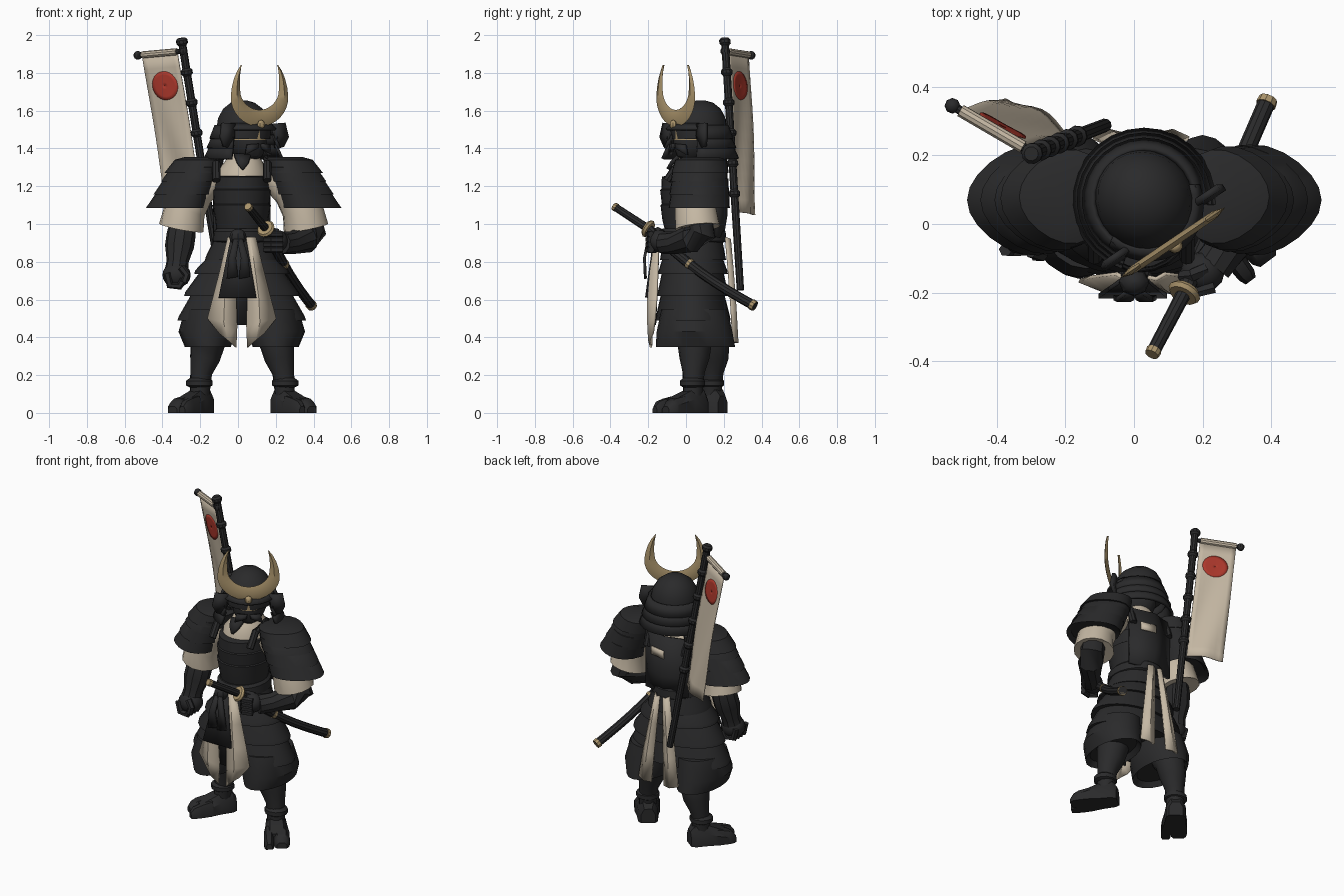
import bpy, bmesh
from math import sin, cos, pi, radians
from mathutils import Vector, Matrix

if "Cube" in bpy.data.objects:
    bpy.data.objects.remove(bpy.data.objects["Cube"])


def material(name, rgb):
    m = bpy.data.materials.new(name)
    m.use_nodes = True
    m.diffuse_color = (*rgb, 1)
    m.node_tree.nodes["Principled BSDF"].inputs["Base Color"].default_value = (*rgb, 1)
    return m


BLACK = material("charcoal_black", (.023, .023, .024))
CREAM = material("cream_cloth", (.56, .48, .37))
GOLD = material("dull_gold", (.41, .3, .15))
RED = material("banner_red", (.42, .04, .025))
HEAD = Matrix.Translation((.03, .07, 0)) @ Matrix.Rotation(radians(34), 4, 'Z')


def loft(name, rows, mat, closed=True, cap=True, thick=0, frame=None):
    """Skin a list of point rows into one surface."""
    bm = bmesh.new()
    rows = [[bm.verts.new(p) for p in row] for row in rows]
    for a, b in zip(rows, rows[1:]):
        n = len(a)
        for i in range(n if closed else n - 1):
            j = (i + 1) % n
            bm.faces.new((a[i], a[j], b[j], b[i]))
    if closed and cap:
        bm.faces.new(rows[0])
        bm.faces.new(rows[-1])
    bmesh.ops.recalc_face_normals(bm, faces=bm.faces)
    me = bpy.data.meshes.new(name)
    bm.to_mesh(me)
    bm.free()
    me.materials.append(mat)
    ob = bpy.data.objects.new(name, me)
    bpy.context.collection.objects.link(ob)
    if frame:
        ob.matrix_world = frame
    if thick:
        mod = ob.modifiers.new("thickness", 'SOLIDIFY')
        mod.thickness, mod.offset = thick, 0
    bpy.ops.object.select_all(action='DESELECT')
    ob.select_set(True)
    bpy.context.view_layer.objects.active = ob
    bpy.ops.object.shade_smooth_by_angle(angle=radians(35))


def rings(name, secs, mat, n=20, arc=None, taper=0, **kw):
    """Horizontal ellipses (x, y, z, rx, ry); arc = start and end degrees; taper narrows the +x end."""
    a, b = arc or (0, 360)
    steps = n - 1 if arc else n
    angles = [radians(a + (b - a) * i / steps) for i in range(n)]
    rows = [[(x + rx * cos(t), y + ry * sin(t) * (1 - taper * cos(t)), z) for t in angles]
            for x, y, z, rx, ry in secs]
    loft(name, rows, mat, closed=not arc, **kw)


def tube(name, pts, radii, mat, n=10, **kw):
    pts = [Vector(p) for p in pts]
    rows = []
    for i, p in enumerate(pts):
        d = (pts[min(i + 1, len(pts) - 1)] - pts[max(i - 1, 0)]).normalized()
        side = d.cross(Vector((.1, 1, .05))).normalized()
        up = side.cross(d)
        rows.append([p + radii[i] * (side * cos(2 * pi * k / n) + up * sin(2 * pi * k / n)) for k in range(n)])
    loft(name, rows, mat, **kw)


def ball(name, c, r, mat, n=12, **kw):
    secs = [(c[0], c[1], c[2] + r[2] * sin(a), r[0] * cos(a), r[1] * cos(a))
            for a in (radians(-85 + 170 * i / 8) for i in range(9))]
    rings(name, secs, mat, n, **kw)


# Cuirass with stepped plates, kimono top and collar
rings("cuirass", [(.02, .04, .92, .13, .14), (.02, .035, 1.02, .14, .16), (.02, .035, 1.1, .155, .17),
                  (.02, .035, 1.105, .148, .163), (.02, .035, 1.18, .155, .172), (.02, .035, 1.185, .148, .165),
                  (.02, .035, 1.25, .14, .163), (.02, .04, 1.255, .125, .145)], BLACK, 24)
rings("kimono_top", [(.02, .05, 1.2, .14, .14), (.02, .06, 1.28, .135, .14), (.03, .06, 1.33, .1, .11),
                     (.03, .06, 1.37, .075, .085)], CREAM, 24)
rings("neck", [(.03, .06, 1.3, .06, .07), (.04, .05, 1.45, .06, .07)], BLACK, 12)
loft("neck_opening", [[(-.02, -.035, 1.365), (.07, -.035, 1.365)], [(-.005, -.075, 1.325), (.055, -.075, 1.325)],
                      [(.022, -.095, 1.29), (.028, -.095, 1.29)]], BLACK, closed=False, thick=.02)
loft("back_plate", [[(-.13, .16, z), (.02, y, z), (.17, .16, z)] for z, y in ((1.3, .2), (1.05, .21), (.93, .19))],
     BLACK, closed=False, thick=.02)
loft("back_cloth_patch", [[(.01, .215, z), (.11, .195, z)] for z in (1.215, 1.165)], CREAM, closed=False, thick=.009)
for s in (-1, 1):
    cx = .02 + s * .135
    tube("shoulder_strap", [(cx, -.1, 1.23), (cx, -.04, 1.32), (cx, .07, 1.345), (cx, .15, 1.3), (cx, .18, 1.2)],
         [.022] * 5, BLACK, 8)

# Shoulder guards in three overlapping layers narrowing outward, and sleeves
for s in (-1, 1):
    def at(d):
        return .03 + s * d
    rings("shoulder_cap", [(at(.22), .08, 1.355, .09, .09), (at(.235), .08, 1.34, .13, .135),
                           (at(.27), .075, 1.27, .15, .15)], BLACK, taper=.2 * s)
    for top, low, grow in ((1.3, 1.225, 0), (1.24, 1.155, .006), (1.17, 1.085, .01)):
        a, b = [.25 + .105 * (1.3 - z) / .21 for z in (top, low)]
        rings("shoulder_guard", [(at(a), .075, top + .01, .12, .125), (at(a), .075, top, .135 + grow, .14 + grow),
                                 (at(b), .07, low, .15 + grow, .148 + grow), (at(b), .07, low + .02, .13, .13)],
              BLACK, 20, taper=.25 * s)
    tube("sleeve", [(at(.15), .06, 1.26), (at(.25), .06, 1.18), (at(.31), .052, 1.08), (at(.33), .062, .98),
                    (at(.325), .06, 1.0)], [.08, .1, .11, .12, .09], CREAM, 14)

# Arms: the right hangs down, the left rests on the sword
tube("right_forearm", [(-.29, .05, 1.04), (-.3, .035, .95), (-.31, .02, .88), (-.32, 0, .8), (-.325, -.01, .76)],
     [.06, .077, .077, .058, .062], BLACK)
ball("right_fist", (-.325, -.02, .73), (.075, .07, .068), BLACK)
tube("left_forearm", [(.37, .07, 1.03), (.395, .09, .95), (.36, .03, .92), (.28, -.06, .9), (.23, -.12, .9)],
     [.07, .072, .075, .06, .06], BLACK)
ball("left_fist", (.2, -.14, .91), (.065, .06, .06), BLACK)
for i in range(4):
    y = -.075 + .032 * i
    tube("right_finger", [(-.375, y, .74), (-.36, y, .675), (-.31, y, .67), (-.29, y, .71)], [.02] * 4, BLACK, 6)
    h = .945 - .027 * i
    tube("left_finger", [(.235, -.185, h), (.18, -.2, h), (.145, -.16, h)], [.018] * 3, BLACK, 6)
tube("right_thumb", [(-.3, -.08, .77), (-.27, -.09, .73), (-.285, -.09, .69)], [.02] * 3, BLACK, 6)
tube("left_thumb", [(.21, -.13, .955), (.17, -.15, .965), (.14, -.155, .94)], [.02] * 3, BLACK, 6)

# Waist sash with knot and tails
rings("sash", [(.02, .035, .9, .14, .16), (.02, .035, .91, .155, .178), (.02, .035, .96, .15, .175),
               (.02, .035, .975, .135, .16)], BLACK, 24)
ball("sash_knot", (0, -.17, .93), (.045, .04, .045), BLACK, 8)
for dx in (-.03, .035):
    loft("sash_tail", [[(dx * .3 - .015, -.2, .92), (dx * .3 + .015, -.2, .92)],
                       [(dx - .02, -.22, .82), (dx + .02, -.22, .82)],
                       [(dx - .03, -.215, .71), (dx + .03, -.215, .72)]], BLACK, closed=False, thick=.015)

# Layered armour skirt, split over each leg at the bottom
for top, low, r0, r1, d0, d1 in ((.93, .81, .14, .195, .155, .175), (.83, .735, .175, .252, .155, .185),
                                 (.755, .62, .215, .305, .16, .19), (.64, .49, .26, .34, .165, .2)):
    rings("skirt_layer", [(.02, .035, top, r0, d0), (.02, .037, low + .02, r1 - .006, d1 - .004),
                          (.02, .037, low, r1, d1), (.02, .037, low + .005, r1 - .03, d1 - .03)], BLACK, 28)
for s in (-1, 1):
    rings("thigh_guard", [(.02 + s * .16, .045, .55, .14, .175), (.02 + s * .18, .045, .43, .155, .2),
                          (.02 + s * .18, .05, .35, .122, .21), (.02 + s * .18, .05, .38, .1, .18)], BLACK)


# Cream cloth strips at front and back, with the dark apron between
def row(s, f, points):
    return [(.02 + s * x, .035 + f * y, z) for x, y, z in points]


for s in (-1, 1):
    front = [[(.02, .19, .93), (.045, .195, .93), (.072, .18, .93)],
             [(.03, .21, .75), (.07, .222, .75), (.112, .185, .76)],
             [(.03, .22, .6), (.09, .235, .6), (.148, .19, .62)],
             [(.025, .215, .46), (.095, .235, .48), (.18, .2, .5)],
             [(.03, .22, .345), (.075, .23, .385), (.115, .21, .42)]]
    loft("front_strip", [row(s, -1, p) for p in front], CREAM, closed=False, thick=.012)
    back = [[(i, y, z), ((i + o) / 2, y + .012, z), (o, y - .01, z + .01)]
            for z, i, o, y in ((.92, .012, .05, .185), (.75, .022, .08, .2), (.55, .034, .115, .215),
                               (.37, .045, .14, .225))]
    loft("back_strip", [row(s, 1, p) for p in back], CREAM, closed=False, thick=.012)
for name, w0, w1, y0, y1, low in (("apron", .04, .1, .2, .245, .61), ("under_apron", .04, .07, .18, .2, .465)):
    loft(name, [[(.002 - w0, .035 - y0, .93), (.002 + w0, .035 - y0, .93)],
                [(-.003 - w1, .035 - y1, low), (-.003 + w1, .035 - y1, low)]], BLACK, closed=False, thick=.014)

# Legs, ankle bands and split-toed boots
for side, s, ay in (("left", 1, .035), ("right", -1, .135)):
    ax = .25 if s > 0 else -.205
    kx = ax - s * .045
    tube(side + "_leg", [(kx - s * .03, .06, .52), (kx, ay + .01, .37), (kx + s * .015, ay + .01, .29),
                         (ax - s * .01, ay + .005, .21), (ax, ay, .08)], [.1, .092, .08, .058, .052], BLACK, 12)
    rings(side + "_ankle_band", [(ax, ay, .135, .05, .05), (ax, ay, .145, .07, .066), (ax, ay, .17, .07, .066),
                                 (ax, ay, .185, .05, .05)], BLACK, 12)
    place = Matrix.Translation((ax, ay, 0)) @ Matrix.Rotation(radians(37 * s), 4, 'Z')

    def boot_part(name, secs):
        rows = [[(c + w, -d, 0), (c + w, -d, .6 * h), (c + .55 * w, -d, h), (c - .55 * w, -d, h),
                 (c - w, -d, .6 * h), (c - w, -d, 0)] for d, c, w, h in secs]
        loft(side + name, rows, BLACK, frame=place)
    boot_part("_boot", [(-.075, 0, .042, .09), (-.05, 0, .058, .125), (.03, 0, .064, .12), (.09, 0, .074, .095),
                        (.15, 0, .075, .07)])
    for c, w, end in ((-s * .048, .03, .215), (s * .027, .048, .2)):
        boot_part("_toe", [(.08, c, w * .9, .09), (.15, c, w, .075), (end - .02, c, w * .9, .06), (end, c, w * .6, .035)])

# Helmet, neck guard, mask and cheek flaps in the turned head's frame
rings("helmet_dome", [(0, 0, 1.45, .14, .145), (0, 0, 1.5, .143, .15), (0, .003, 1.56, .132, .14),
                      (0, .007, 1.61, .103, .11), (0, .01, 1.642, .062, .067), (0, .01, 1.655, .02, .02)],
      BLACK, 24, frame=HEAD)
for top, low, r0, r1 in ((1.52, 1.45, .148, .175), (1.47, 1.4, .158, .19), (1.42, 1.345, .17, .204)):
    rings("neck_guard", [(0, 0, top, r0, r0), (0, 0, low, r1, r1)], BLACK, 20, arc=(-38, 218), thick=.016, frame=HEAD)
rings("helmet_brim", [(0, 0, 1.53, .14, .145), (0, -.008, 1.5, .162, .172)], BLACK, 14, arc=(-165, -15),
      thick=.012, frame=HEAD)
rings("eye_band", [(0, -.02, 1.435, .098, .125), (0, -.02, 1.5, .1, .13)], GOLD, 16, frame=HEAD)
rings("face_mask", [(0, -.02, 1.335, .04, .07), (0, -.02, 1.36, .075, .11), (0, -.02, 1.41, .1, .13),
                    (0, -.02, 1.445, .1, .128)], BLACK, 16, frame=HEAD)
ball("crest_mount", (0, -.165, 1.525), (.022, .018, .025), GOLD, 8, frame=HEAD)
for s in (-1, 1):
    loft("cheek_flap", [[(s * .12, -.09, 1.53), (s * .2, -.09, 1.535)], [(s * .13, -.1, 1.47), (s * .215, -.1, 1.46)],
                        [(s * .14, -.09, 1.4), (s * .19, -.09, 1.41)]], BLACK, closed=False, thick=.02, frame=HEAD)
    loft("mask_whisker", [[(s * .01, -.155, 1.425), (s * .015, -.16, 1.4)], [(s * .07, -.135, 1.42), (s * .08, -.13, 1.365)]],
         BLACK, closed=False, thick=.02, frame=HEAD)

# Crescent crest
crest = []
for i in range(25):
    t = i / 12 - 1
    a = radians(130) * t
    w = .042 * (1 - abs(t) ** 3) + .002
    mid = Vector((.152 * sin(a), -.15, 1.69 - cos(a) * (.13 if cos(a) > 0 else .235)))
    out = Vector((sin(a), 0, -cos(a)))
    flat = Vector((0, .006 + w * .15, 0))
    crest.append([mid + out * w, mid + flat, mid - out * w, mid - flat])
loft("crescent_crest", crest, GOLD, frame=HEAD)

# Sword at the left hip: grip, guard and curved scabbard
grip, guard, tip = Vector((.055, -.375, 1.09)), Vector((.147, -.2, .975)), Vector((.392, .365, .565))
line = (guard - grip).normalized()
tube("sword_grip", [grip, guard], [.02, .022], BLACK)
tube("sword_pommel", [grip - line * .008, grip + line * .01], [.021, .023], GOLD)
tube("sword_guard", [guard - line * .012, guard, guard + line * .012], [.042, .05, .042], GOLD, 14)
path = [guard.lerp(tip, i / 8) - Vector((0, 0, .03 * sin(pi * i / 8))) for i in range(9)]
tube("scabbard", path, [.026] * 9, BLACK)
tube("scabbard_tip", [path[-1].lerp(path[-2], .25), tip], [.03, .028], GOLD)
tube("scabbard_collar", [path[3], path[3].lerp(path[4], .2)], [.029, .029], GOLD)

# Bamboo banner pole, plain at its lower end, and a crossbar in a cloth hem
high, foot = Vector((-.3, .205, 1.985)), Vector((-.085, .288, .65))
pts, radii = [], []
for i in range(6):
    for d, r in ((0, .021), (.012, .031), (.03, .031), (.042, .021)):
        pts.append(high.lerp(foot, (i + d * 6) / 8.3))
        radii.append(r)
tube("banner_pole", pts + [foot], radii + [.02], BLACK)
start, end = Vector((-.29, .205, 1.915)), Vector((-.53, .345, 1.893))
tube("crossbar", [start, end], [.013, .013], BLACK, 8)
tube("banner_hem", [start.lerp(end, .14), start.lerp(end, .9)], [.019, .019], CREAM, 10)
for p in (start, end):
    ball("crossbar_knob", p, (.023, .023, .023), BLACK, 8)


# Hanging banner with a red disc on both faces
def cloth(u, v):
    p = Vector((-.32, .222, 1.905)) + u * Vector((-.187, .109, -.018)) + v * Vector((.138, .045, -.84))
    return p + Vector((.5, .85, 0)) * .014 * v * sin(2 * pi * u + 5 * v)


loft("banner_cloth", [[cloth(i / 8, j / 12) for i in range(9)] for j in range(13)], CREAM, closed=False, thick=.005)
loft("banner_disc", [[cloth(.49 + .35 * k / 4 * cos(a), .195 + .09 * k / 4 * sin(a))
                      for a in (2 * pi * i / 24 for i in range(24))] for k in (4, 3, 2, 1, .005)],
     RED, cap=False, thick=.0095)
